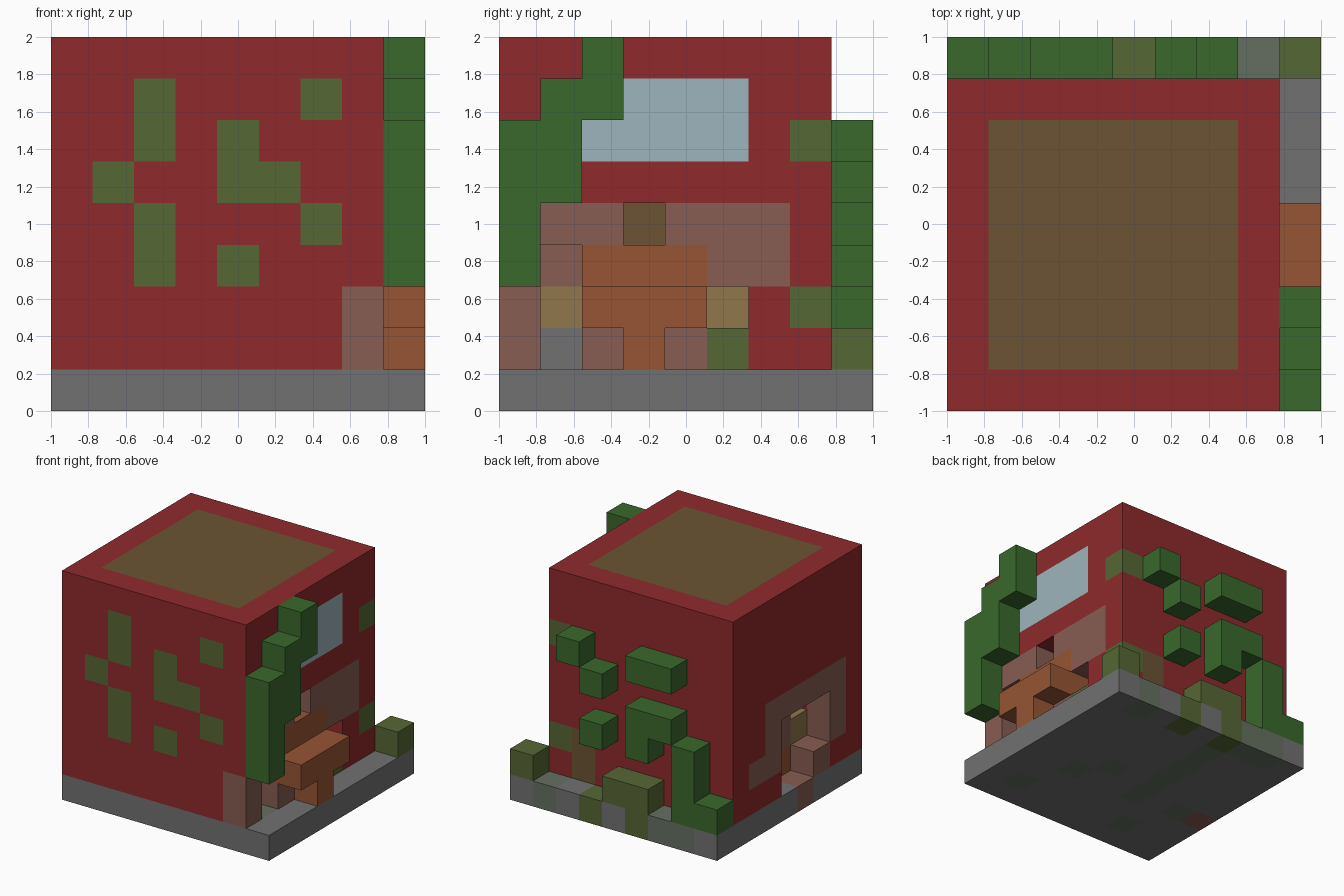
import bpy
import bmesh
from mathutils import Vector

if "Cube" in bpy.data.objects:
    bpy.data.objects.remove(bpy.data.objects["Cube"], do_unlink=True)

GRID = 9
CELL = 2 / GRID

PALETTE = {
    "brick_red": (143, 42, 44),
    "stone_grey": (113, 113, 113),
    "leaf_green": (58, 104, 44),
    "moss_green": (86, 103, 53),
    "roof_brown": (107, 83, 51),
    "dusty_pink": (135, 92, 82),
    "wood_orange": (150, 85, 52),
    "tan": (144, 119, 76),
    "window_blue": (158, 181, 189),
    "mossy_stone": (101, 111, 97),
}


def linear(channel):
    c = channel / 255
    return c / 12.92 if c < 0.04045 else ((c + 0.055) / 1.055) ** 2.4


materials = {}
for name, rgb in PALETTE.items():
    mat = bpy.data.materials.new(name)
    mat.use_nodes = True
    colour = (*[linear(c) for c in rgb], 1)
    mat.diffuse_color = colour
    mat.node_tree.nodes["Principled BSDF"].inputs["Base Color"].default_value = colour
    materials[name] = mat

# Each filled cell of the grid maps to its part and colour
cells = {}


def span(v):
    return range(v[0], v[1] + 1) if isinstance(v, tuple) else (v,)


def fill(part, colour, xs, ys, zs):
    for x in span(xs):
        for y in span(ys):
            for z in span(zs):
                cells[x, y, z] = (part, colour)


def carve(xs, ys, zs):
    for x in span(xs):
        for y in span(ys):
            for z in span(zs):
                cells.pop((x, y, z), None)


# Stone base with mossy slabs
fill("base", "stone_grey", (0, 8), (0, 8), 0)
for x, y in ((5, 4), (6, 3), (7, 1), (2, 1), (1, 3), (3, (3, 7)), (7, 8), (1, 8), (2, 8)):
    fill("base", "mossy_stone", x, y, 0)
for x in (3, 5):
    fill("base", "moss_green", x, 8, 0)
fill("base", "dusty_pink", 0, 3, 0)

# Brick block and roof panel
fill("walls", "brick_red", (0, 7), (0, 7), (1, 8))
fill("walls", "roof_brown", (1, 6), (1, 6), 8)

# Moss on the front wall
for x, z in ((2, (6, 7)), (6, 7), (4, (5, 6)), (1, 5), (5, 5),
             (2, (3, 4)), (6, 4), (4, 3)):
    fill("walls", "moss_green", x, 0, z)

# Moss and wood on the back wall
fill("walls", "moss_green", 7, 7, 6)
fill("walls", "moss_green", 7, 7, 2)
fill("walls", "roof_brown", 6, 7, (1, 2))

# Window
fill("walls", "window_blue", 7, (2, 5), (6, 7))

# Right side bay with niches
fill("walls", "dusty_pink", 7, (1, 6), 4)
fill("walls", "dusty_pink", 7, (5, 6), 3)
fill("walls", "dusty_pink", 7, 0, (1, 2))
fill("walls", "dusty_pink", 7, (2, 4), 1)
fill("walls", "moss_green", 7, 5, 1)
fill("walls", "wood_orange", 7, (2, 4), (2, 3))
carve(7, 1, (1, 3))
carve(7, 5, 2)
carve(7, 3, 4)
fill("walls", "roof_brown", 6, 3, 4)
fill("walls", "dusty_pink", 6, 1, 3)
fill("walls", "stone_grey", 6, 1, 1)
for y in (1, 5):
    fill("walls", "tan", 6, y, 2)

# Left side bay with a deep niche
fill("walls", "dusty_pink", 0, (1, 5), (2, 4))
fill("walls", "dusty_pink", 0, 6, 2)
fill("walls", "dusty_pink", 1, (2, 4), (1, 3))
fill("walls", "dusty_pink", 0, 2, 1)
carve(0, (2, 4), (2, 3))
carve(0, (3, 4), 1)
carve(1, 2, 3)
fill("walls", "tan", 1, 2, 2)
fill("walls", "wood_orange", 1, (3, 4), 1)

# Bench on the right side
fill("bench", "wood_orange", 8, (2, 4), 2)
fill("bench", "wood_orange", 8, 3, 1)

# Ivy climbing the right side
for y, zs in ((0, (3, 6)), (1, (5, 7)), (2, (7, 8))):
    fill("side_ivy", "leaf_green", 8, y, zs)

# Ivy clumps on the back
for x, z in ((0, 1), (1, (1, 3)), (2, 4), (3, (3, 4)), ((2, 3), 6),
             (5, 5), (6, 6), (5, 3)):
    fill("back_ivy", "leaf_green", x, 8, z)

# Low hedges at the back
fill("hedge", "moss_green", (3, 4), 8, 1)
fill("corner_hedge", "moss_green", 8, 8, 1)


def build(part):
    """Make the outer faces of one part and merge flat areas of one colour."""
    bm = bmesh.new()
    mesh = bpy.data.meshes.new(part)
    slots = []
    verts = {}

    def vert(p):
        key = tuple(round(c) for c in p)
        if key not in verts:
            x, y, z = key
            verts[key] = bm.verts.new((x * CELL - 1, y * CELL - 1, z * CELL))
        return verts[key]

    for pos, (owner, colour) in cells.items():
        if owner != part:
            continue
        if colour not in slots:
            slots.append(colour)
            mesh.materials.append(materials[colour])
        for axis in range(3):
            for side in (0, 1):
                n = Vector((0, 0, 0))
                n[axis] = 2 * side - 1
                if tuple(round(c) for c in Vector(pos) + n) in cells:
                    continue
                u, v = Vector((0, 0, 0)), Vector((0, 0, 0))
                u[(axis + 1) % 3] = 1
                v[(axis + 2) % 3] = 1
                o = Vector(pos)
                o[axis] += side
                ring = [o, o + u, o + u + v, o + v]
                if not side:
                    ring.reverse()
                face = bm.faces.new([vert(p) for p in ring])
                face.material_index = slots.index(colour)
    bmesh.ops.dissolve_limit(bm, angle_limit=0.01, verts=bm.verts[:],
                             edges=bm.edges[:], delimit={"MATERIAL"})
    bm.to_mesh(mesh)
    bm.free()
    bpy.context.collection.objects.link(bpy.data.objects.new(part, mesh))


for part in sorted({owner for owner, _ in cells.values()}):
    build(part)
